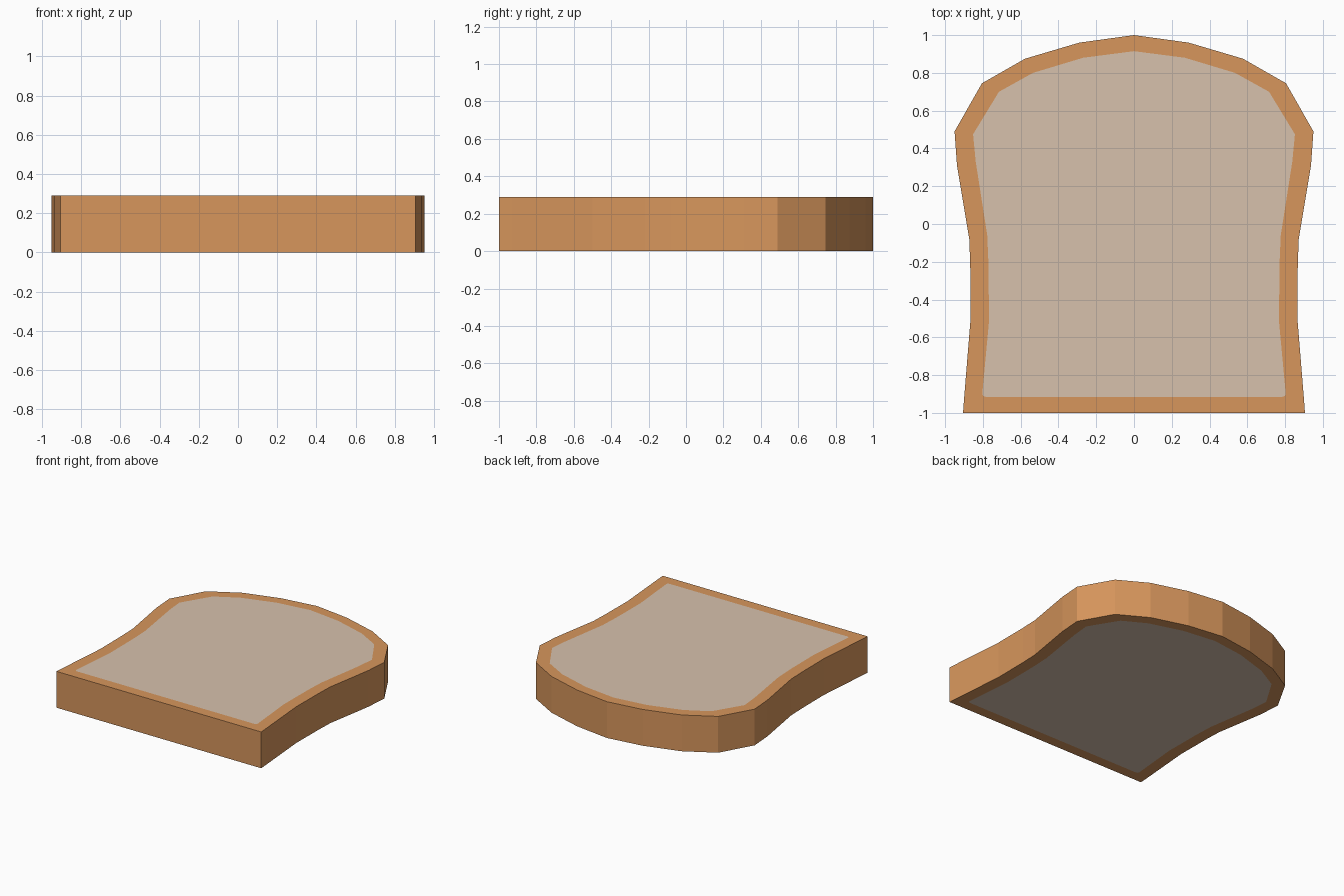
import bpy

if "Cube" in bpy.data.objects:
    bpy.data.objects.remove(bpy.data.objects["Cube"])

THICKNESS = 0.29


def material(name, color):
    m = bpy.data.materials.new(name)
    m.diffuse_color = (*color, 1.0)
    m.use_nodes = True
    m.node_tree.nodes["Principled BSDF"].inputs["Base Color"].default_value = m.diffuse_color
    return m


crust = material("crust brown", (0.68, 0.305, 0.108))
crumb = material("crumb cream", (0.68, 0.535, 0.415))


def mirrored(half):
    # right half runs counter-clockwise from the base to the crown at x = 0
    return half + [(-x, y) for x, y in reversed(half[:-1])]


# crust outline and crumb outline, matched point by point
outer = mirrored([(0.79, -1), (0.905, -1), (0.9, -0.93), (0.865, -0.5), (0.867, -0.22),
                  (0.872, -0.08), (0.937, 0.31), (0.95, 0.49), (0.805, 0.745),
                  (0.577, 0.875), (0.29, 0.96), (0, 1)])
inner = mirrored([(0.785, -0.915), (0.8, -0.91), (0.803, -0.895), (0.768, -0.52), (0.77, -0.22),
                  (0.777, -0.06), (0.838, 0.33), (0.852, 0.475), (0.715, 0.70),
                  (0.535, 0.80), (0.27, 0.88), (0, 0.915)])
n = len(outer)

# vertex rings: bottom outer, bottom inner, top outer, top inner
verts = [(x, y, z) for z in (0, THICKNESS) for ring in (outer, inner) for x, y in ring]
faces = []
for i in range(n):
    j = (i + 1) % n
    faces.append((i, j, 2 * n + j, 2 * n + i))              # side wall
    faces.append((2 * n + i, 2 * n + j, 3 * n + j, 3 * n + i))  # top rim
    faces.append((j, i, n + i, n + j))                      # bottom rim
# crumb faces
faces.append(tuple(range(3 * n, 4 * n)))
faces.append(tuple(reversed(range(n, 2 * n))))

mesh = bpy.data.meshes.new("bread_slice")
mesh.from_pydata(verts, [], faces)
mesh.materials.append(crust)
mesh.materials.append(crumb)
for p in mesh.polygons:
    p.material_index = 1 if len(p.vertices) > 4 else 0
mesh.update()
bpy.context.collection.objects.link(bpy.data.objects.new("bread_slice", mesh))
